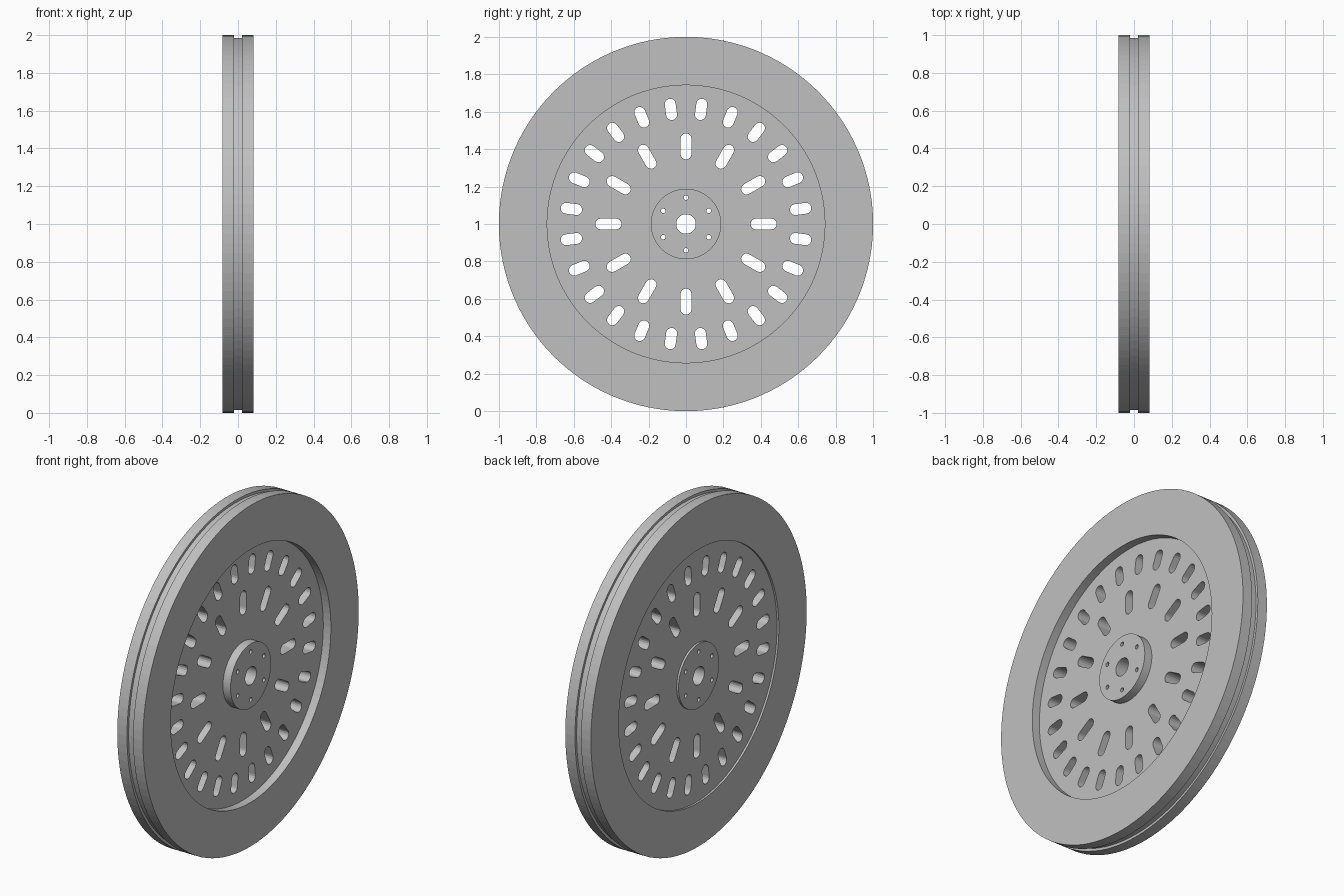
import bpy
import bmesh
from math import pi, cos, sin, radians

cube = bpy.data.objects.get("Cube")
if cube:
    bpy.data.objects.remove(cube)

grey = bpy.data.materials.new("plain grey")
grey.use_nodes = True
colour = (0.53, 0.53, 0.53, 1)
grey.diffuse_color = colour
grey.node_tree.nodes["Principled BSDF"].inputs["Base Color"].default_value = colour

SEGMENTS = 120
HALF = 0.083         # half the wheel thickness
RIGHT_WEB = 0.034    # web face inside the deep recess
LEFT_WEB = -0.071    # web face inside the shallow recess
BORE, HUB, RECESS, GROOVE, OUTER = 0.052, 0.188, 0.742, 0.985, 1.0


def make_object(name, bm):
    bmesh.ops.recalc_face_normals(bm, faces=bm.faces)
    mesh = bpy.data.meshes.new(name)
    bm.to_mesh(mesh)
    bm.free()
    mesh.materials.append(grey)
    obj = bpy.data.objects.new(name, mesh)
    bpy.context.collection.objects.link(obj)
    obj.location.z = 1
    return obj


def lathe(name, profile):
    """Turn a closed (x, radius) profile around the x axis."""
    bm = bmesh.new()
    rings = []
    for i in range(SEGMENTS):
        a = 2 * pi * i / SEGMENTS
        rings.append([bm.verts.new((x, r * cos(a), r * sin(a))) for x, r in profile])
    for i, ring in enumerate(rings):
        after = rings[(i + 1) % SEGMENTS]
        for j in range(len(profile)):
            k = (j + 1) % len(profile)
            bm.faces.new((ring[j], ring[k], after[k], after[j]))
    return make_object(name, bm)


def add_slot(bm, angle, inner, outer, width, steps=8):
    """Add a round-ended radial prism that passes through the wheel."""
    r = width / 2
    outline = []
    for centre, start in ((outer - r, -pi / 2), (inner + r, pi / 2)):
        for i in range(steps + 1):
            a = start + pi * i / steps
            outline.append((centre + r * cos(a), r * sin(a)))
    c, s = cos(angle), sin(angle)
    ends = [[bm.verts.new((x, u * c - v * s, u * s + v * c)) for u, v in outline]
            for x in (-0.2, 0.2)]
    bm.faces.new(ends[0][::-1])
    bm.faces.new(ends[1])
    for i in range(len(outline)):
        j = (i + 1) % len(outline)
        bm.faces.new((ends[0][i], ends[0][j], ends[1][j], ends[1][i]))


# Wheel body: hub, recessed web and grooved rim in one turned profile
wheel = lathe("wheel", [
    (HALF, BORE), (HALF, HUB), (RIGHT_WEB, HUB), (RIGHT_WEB, RECESS),
    (HALF, RECESS), (HALF, OUTER), (0.02, OUTER), (0.02, GROOVE),
    (-0.02, GROOVE), (-0.02, OUTER), (-HALF, OUTER), (-HALF, RECESS),
    (LEFT_WEB, RECESS), (LEFT_WEB, HUB), (-HALF, HUB), (-HALF, BORE)])

# Cutters: outer slots, inner slots and bolt holes
bm = bmesh.new()
for i in range(24):
    add_slot(bm, radians(7.5 + 15 * i), 0.56, 0.675, 0.058)
for i in range(12):
    add_slot(bm, radians(30 * i), 0.345, 0.485, 0.058)
for i in range(6):
    add_slot(bm, radians(30 + 60 * i), 0.128, 0.153, 0.0245)
cutter = make_object("slot_cutter", bm)
cutter.hide_render = True

# Cut the holes, then drop the helper
cut = wheel.modifiers.new("slots", 'BOOLEAN')
cut.operation = 'DIFFERENCE'
cut.solver = 'EXACT'
cut.object = cutter
bpy.context.view_layer.objects.active = wheel
wheel.select_set(True)
bpy.ops.object.modifier_apply(modifier=cut.name)
bpy.data.objects.remove(cutter)
